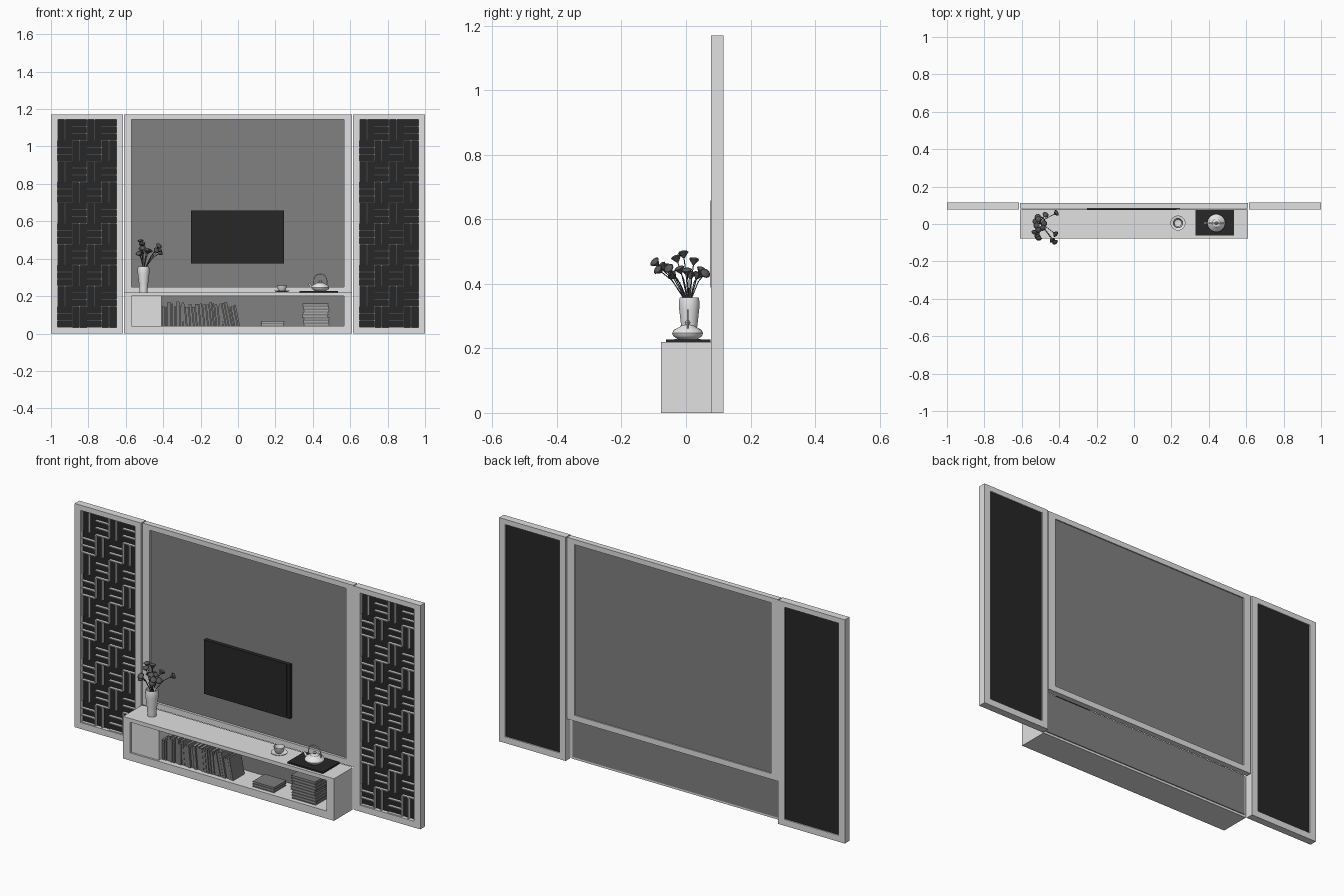
import bpy, bmesh, math, random
from mathutils import Vector, Matrix

random.seed(4)
if "Cube" in bpy.data.objects:
    bpy.data.objects.remove(bpy.data.objects["Cube"], do_unlink=True)


def material(name, v):
    m = bpy.data.materials.new(name)
    m.use_nodes = True
    m.diffuse_color = (v, v, v, 1)
    m.node_tree.nodes["Principled BSDF"].inputs["Base Color"].default_value = (v, v, v, 1)
    return m


LIGHT = material("light grey paint", 0.75)
GREY = material("mid grey panel", 0.22)
BLACK = material("black", 0.02)
BOOK = material("book cover grey", 0.2)
PAGE = material("page grey", 0.4)
CHINA = material("white ceramic", 0.8)
PLANT = material("dark plant grey", 0.1)


def add_box(bm, x0, x1, y0, y1, z0, z1, index=0):
    centre = Vector((x0 + x1, y0 + y1, z0 + z1)) / 2
    size = Matrix.Diagonal((x1 - x0, y1 - y0, z1 - z0, 1))
    made = bmesh.ops.create_cube(bm, size=1, matrix=Matrix.Translation(centre) @ size)
    for f in {f for v in made["verts"] for f in v.link_faces}:
        f.material_index = index
    return made["verts"]


def finish(name, bm, *mats, smooth=False):
    bmesh.ops.recalc_face_normals(bm, faces=bm.faces)
    mesh = bpy.data.meshes.new(name)
    bm.to_mesh(mesh)
    bm.free()
    for m in mats:
        mesh.materials.append(m)
    ob = bpy.data.objects.new(name, mesh)
    bpy.context.collection.objects.link(ob)
    if smooth:
        bpy.ops.object.select_all(action="DESELECT")
        ob.select_set(True)
        bpy.context.view_layer.objects.active = ob
        bpy.ops.object.shade_smooth_by_angle(angle=math.radians(40))
    return ob


def box(name, mat, *dims):
    bm = bmesh.new()
    add_box(bm, *dims)
    return finish(name, bm, mat)


def frame(name, outer, inner, y0, y1):
    """Rectangular frame: outer and inner are (x0, x1, z0, z1)."""
    bm = bmesh.new()
    loops = []
    for x0, x1, z0, z1 in (outer, inner):
        loops.append([bm.verts.new((x, y0, z)) for x, z in ((x0, z0), (x1, z0), (x1, z1), (x0, z1))])
    for i in range(4):
        j = (i + 1) % 4
        bm.faces.new((loops[0][i], loops[0][j], loops[1][j], loops[1][i]))
    new = bmesh.ops.extrude_face_region(bm, geom=bm.faces[:])["geom"]
    moved = [v for v in new if isinstance(v, bmesh.types.BMVert)]
    bmesh.ops.translate(bm, verts=moved, vec=(0, y1 - y0, 0))
    return finish(name, bm, LIGHT)


def lathe(name, mat, profile, x, y, steps=32):
    bm = bmesh.new()
    verts = [bm.verts.new((r, 0, z)) for r, z in profile]
    edges = [bm.edges.new(p) for p in zip(verts, verts[1:])]
    bmesh.ops.spin(bm, geom=verts + edges, axis=(0, 0, 1), cent=(0, 0, 0),
                   angle=math.tau, steps=steps)
    bmesh.ops.remove_doubles(bm, verts=bm.verts, dist=0.0001)
    bmesh.ops.translate(bm, verts=bm.verts, vec=(x, y, 0))
    return finish(name, bm, mat, smooth=True)


def tubes(name, mat, paths, radius):
    cu = bpy.data.curves.new(name, "CURVE")
    cu.dimensions = "3D"
    cu.bevel_depth = radius
    cu.bevel_resolution = 1
    cu.use_fill_caps = True
    for path in paths:
        sp = cu.splines.new("POLY")
        sp.points.add(len(path) - 1)
        for p, co in zip(sp.points, path):
            p.co = (*co, 1)
    cu.materials.append(mat)
    ob = bpy.data.objects.new(name, cu)
    bpy.context.collection.objects.link(ob)


# Side panels: frame, black backing and woven lattice
BAR = 0.0025
TOP = 1.17
for side, s in (("left", 1), ("right", -1)):
    x0, x1 = sorted((s * 0.65, s * 0.965))
    outer = sorted((s * 0.615, s))
    z0, z1 = 0.033, 1.143
    frame(side + "_panel_frame", (*outer, 0, TOP), (x0, x1, z0, z1), 0.078, 0.116)
    box(side + "_panel_backing", BLACK, x0, x1, 0.098, 0.11, z0, z1)
    bm = bmesh.new()
    cols, rows = 4, 10
    w, h = (x1 - x0) / cols, (z1 - z0) / rows
    for c in range(cols):
        for r in range(rows):
            a, b = x0 + c * w, z0 + r * h
            upright = (c + r) % 2
            for k in range(2 if upright else 3):
                if upright:
                    p = a + k * w / 2
                    add_box(bm, p - BAR, p + BAR, 0.084, 0.098, b, b + h)
                else:
                    p = b + k * h / 3
                    add_box(bm, a, a + w, 0.084, 0.098, p - BAR, p + BAR)
    finish(side + "_lattice", bm, LIGHT)

# Centre wall
frame("centre_frame", (-0.61, 0.61, 0.22, TOP), (-0.57, 0.567, 0.25, 1.143), 0.083, 0.112)
box("centre_panel", GREY, -0.57, 0.567, 0.096, 0.106, 0.25, 1.143)
box("television", BLACK, -0.25, 0.245, 0.078, 0.097, 0.375, 0.658)
box("television_screen", BLACK, -0.25, 0.228, 0.076, 0.078, 0.388, 0.658)

# Cabinet
frame("cabinet_shell", (-0.61, 0.61, 0, 0.22), (-0.57, 0.567, 0.04, 0.2), -0.078, 0.077)
box("cabinet_back", GREY, -0.6, 0.6, 0.077, 0.081, 0.012, 0.22)
box("cabinet_door", LIGHT, -0.57, -0.41, -0.068, 0.07, 0.04, 0.2)

# Upright books, the last ones leaning
bm = bmesh.new()
x = -0.405
while x < 0.005:
    t = random.uniform(0.011, 0.02)
    h = random.uniform(0.1, 0.135)
    lean = 0.0 if x < -0.3 else 0.1 if x < -0.08 else 0.2
    front = random.uniform(-0.055, -0.045)
    verts = add_box(bm, x, x + t - 0.002, front, 0.04, 0.04, 0.04 + h)
    verts += add_box(bm, x + 0.002, x + t - 0.004, front + 0.004, 0.042, 0.042, 0.041 + h, 1)
    bmesh.ops.rotate(bm, verts=verts, cent=(x + t, 0, 0.04),
                     matrix=Matrix.Rotation(-lean, 3, "Y"))
    x += t + 0.001
finish("upright_books", bm, BOOK, PAGE)


def book_stack(name, x0, x1, count, thick):
    bm = bmesh.new()
    for i in range(count):
        z, d = 0.04 + i * thick, random.uniform(-0.004, 0.004)
        for a in (0, 0.75):
            add_box(bm, x0 + d, x1 + d, -0.055, 0.045, z + a * thick, z + (a + 0.25) * thick)
        add_box(bm, x0 + d + 0.003, x1 + d - 0.003, -0.051, 0.042,
                z + thick / 4, z + thick * 0.75, 1)
    finish(name, bm, BOOK, PAGE)


book_stack("low_book_stack", 0.12, 0.245, 2, 0.014)
book_stack("tall_book_stack", 0.346, 0.485, 8, 0.015)

# Vase with flowers
VX, VY = -0.505, 0.01
lathe("vase", CHINA, [(0, 0.22), (0.021, 0.22), (0.024, 0.26), (0.031, 0.32), (0.032, 0.345),
                      (0.029, 0.358), (0.026, 0.355), (0.024, 0.26), (0, 0.25)], VX, VY)
stems = []
bm = bmesh.new()
for i in range(15):
    tip = Vector((random.uniform(-0.53, -0.42), -0.092 + 0.148 * i / 14,
                  random.uniform(0.42, 0.49)))
    base = Vector((VX, VY, 0.27))
    rim = Vector((VX + 0.2 * (tip.x - VX), VY + 0.2 * (tip.y - VY), 0.36))
    mid = (rim + tip) / 2 + Vector((0, 0, 0.012))
    stems.append([base, rim, mid, tip])
    turn = (tip - mid).to_track_quat("Z", "Y").to_matrix().to_4x4()
    place = Matrix.Translation(tip) @ turn
    bmesh.ops.create_cone(bm, cap_ends=True, segments=10, radius1=0.003, radius2=0.017,
                          depth=0.018, matrix=place)
    bmesh.ops.create_icosphere(bm, subdivisions=2, radius=0.015,
                               matrix=place @ Matrix.Translation((0, 0, 0.009))
                               @ Matrix.Diagonal((1, 1, 0.4, 1)))
finish("flower_heads", bm, PLANT, smooth=True)
tubes("flower_stems", PLANT, stems, 0.0016)

# Cup and saucer
lathe("saucer", CHINA, [(0, 0.221), (0.022, 0.221), (0.04, 0.227), (0.04, 0.229), (0.02, 0.224),
                        (0, 0.224)], 0.235, 0.005)
lathe("cup", CHINA, [(0, 0.224), (0.013, 0.224), (0.022, 0.235), (0.027, 0.258), (0.025, 0.258),
                     (0.019, 0.236), (0, 0.23)], 0.235, 0.005)

# Tray with teapot
TX, TY = 0.44, 0.005
box("tray", BLACK, 0.33, 0.535, -0.062, 0.076, 0.22, 0.228)
lathe("teapot_body", CHINA, [(0, 0.228), (0.03, 0.228), (0.045, 0.238), (0.048, 0.247),
                             (0.042, 0.258), (0.024, 0.267), (0.022, 0.27), (0.006, 0.274),
                             (0.009, 0.281), (0.005, 0.286), (0, 0.287)], TX, TY)
arch = [(TX + 0.036 * math.cos(a), TY, 0.262 + 0.057 * math.sin(a) ** 0.6)
        for a in (math.pi * i / 16 for i in range(17))]
tubes("teapot_handle", CHINA, [arch], 0.0025)
tubes("teapot_spout", CHINA, [[(TX - 0.038, TY, 0.245), (TX - 0.052, TY, 0.254),
                               (TX - 0.06, TY, 0.268)]], 0.006)
